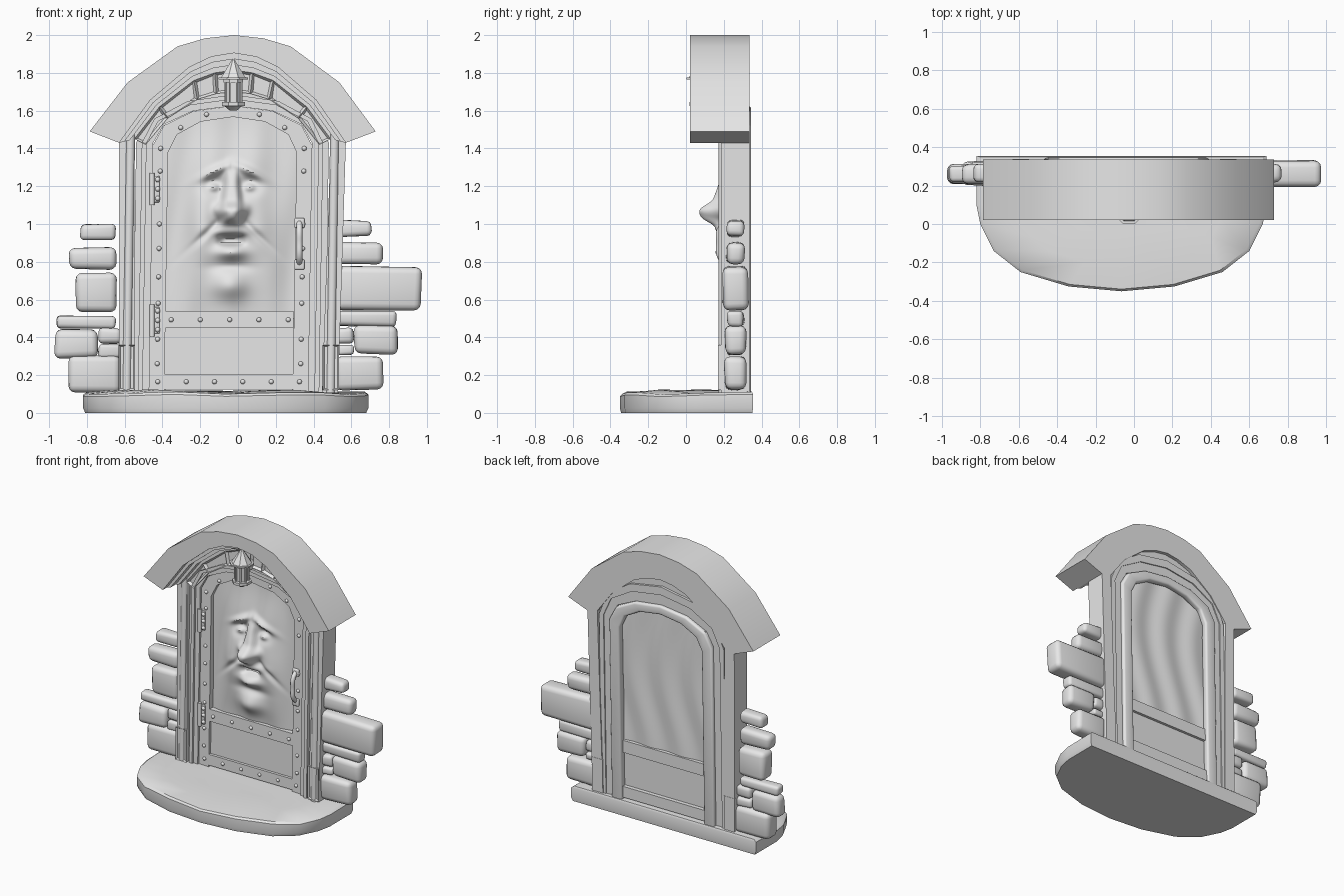
import bpy, bmesh, math, random
from mathutils import Matrix, Vector

random.seed(4)
cube = bpy.data.objects.get("Cube")
if cube:
    bpy.data.objects.remove(cube)

stone_grey = bpy.data.materials.new("plain_grey")
stone_grey.use_nodes = True
GREY = (0.8, 0.8, 0.8, 1)
stone_grey.diffuse_color = GREY
stone_grey.node_tree.nodes["Principled BSDF"].inputs["Base Color"].default_value = GREY
FOOT = 0.1
parts = []


def finish(name, bm, normals=True):
    if normals:
        bmesh.ops.recalc_face_normals(bm, faces=bm.faces)
    mesh = bpy.data.meshes.new(name)
    bm.to_mesh(mesh)
    bm.free()
    mesh.materials.append(stone_grey)
    obj = bpy.data.objects.new(name, mesh)
    bpy.context.collection.objects.link(obj)
    parts.append(obj)
    return obj


def middle(z):
    """The doorway leans very slightly to one side."""
    return -0.052 + 0.016 * z


def detail(bm, bevel, inset):
    bmesh.ops.recalc_face_normals(bm, faces=bm.faces)
    if inset:
        front = [f for f in bm.faces if f.normal.y < -0.9]
        bmesh.ops.inset_individual(bm, faces=front, thickness=inset, depth=-inset)
    if bevel:
        edges = [e for e in bm.edges if e.calc_face_angle(0) > 0.6]
        bmesh.ops.bevel(bm, geom=edges, offset=bevel, segments=3, profile=0.5, affect='EDGES')


def box(name, x, y, z, bevel=0, inset=0, jitter=0):
    bm = bmesh.new()
    size = [b - a for a, b in (x, y, z)]
    mid = [(a + b) / 2 for a, b in (x, y, z)]
    bmesh.ops.create_cube(bm, size=1, matrix=Matrix.Translation(mid) @ Matrix.Diagonal((*size, 1)))
    for v in bm.verts:
        v.co += Vector([random.uniform(-jitter, jitter) for _ in range(3)])
    detail(bm, bevel, inset)
    return finish(name, bm)


def full(half):
    left = [(middle(z) - x, z) for x, z in half]
    return left + [(middle(z) + x, z) for x, z in reversed(half[:-1])]


def ring(name, outer, inner, y0, y1, bevel=0, inset=0):
    """Mirrored band between two half outlines, from foot to crown."""
    bm = bmesh.new()
    rows = []
    for (ox, oz), (ix, iz) in zip(full(outer), full(inner)):
        corners = ((ox, y0, oz), (ix, y0, iz), (ix, y1, iz), (ox, y1, oz))
        rows.append([bm.verts.new(c) for c in corners])
    for a, b in zip(rows, rows[1:]):
        for k in range(4):
            n = (k + 1) % 4
            bm.faces.new((a[k], a[n], b[n], b[k]))
    bm.faces.new(rows[0])
    bm.faces.new(rows[-1])
    detail(bm, bevel, inset)
    return finish(name, bm)


def arch(width, spring, top):
    turns = [i * math.pi / 6 for i in range(4)]
    return [(width, FOOT)] + [(width * math.cos(a), spring + (top - spring) * math.sin(a)) for a in turns]


def lerp(p, q, t):
    return [(a + (c - a) * t, b + (d - b) * t) for (a, b), (c, d) in zip(p, q)]


# Curved roof and the stepped mouldings beneath it
roof_top = [(.757, 1.49), (.56, 1.75), (.3, 1.94), (.155, 1.983), (0, 2)]
roof_under = [(.6, 1.43), (.44, 1.655), (.235, 1.83), (.12, 1.885), (0, 1.905)]
coffer_top = [(.52, 1.45), (.39, 1.62), (.21, 1.76), (.1, 1.8), (0, 1.815)]
coffer_low = [(.46, 1.42), (.345, 1.56), (.19, 1.66), (.09, 1.69), (0, 1.7)]
ring("roof", roof_top, roof_under, .02, .335)
ring("upper_moulding", roof_under, lerp(roof_under, coffer_top, .35), .07, .33)
ring("lower_moulding", lerp(roof_under, coffer_top, .3), lerp(roof_under, coffer_top, .7), .13, .325)
ring("coffered_arch", coffer_top, coffer_low, .18, .31, inset=.018)

# Door posts, jambs and plinths
ring("door_posts", [(.58, FOOT)] + roof_under, [(.495, FOOT)] + coffer_top, .185, .335)
ring("jamb", arch(.48, 1.43, 1.71), arch(.42, 1.43, 1.625), .2, .32)
ring("jamb_bead", arch(.48, 1.43, 1.685), arch(.455, 1.43, 1.66), .185, .21)
ring("jamb_back_strip", arch(.51, 1.43, 1.76), arch(.475, 1.43, 1.7), .21, .328)
for side, label in ((-1, "right"), (1, "left")):
    def span(a, b):
        return sorted((middle(.2) + side * a, middle(.2) + side * b))
    box(label + "_plinth", span(.497, .583), (.17, .337), (.12, .36), inset=.012)
    bm = bmesh.new()
    lean = Vector((.016, 0, 1)).normalized()
    spot = Vector((middle(.78) + side * .54, .195, .78))
    turn = Vector((0, 0, 1)).rotation_difference(lean).to_matrix().to_4x4()
    bmesh.ops.create_cone(bm, cap_ends=True, segments=16, radius1=.024, radius2=.024, depth=1.4,
                          matrix=Matrix.Translation(spot) @ turn)
    finish(label + "_post_reed", bm)

# Door leaf
ring("door_border", arch(.42, 1.42, 1.625), arch(.34, 1.38, 1.567), .215, .325)
ring("door_back_moulding", arch(.42, 1.42, 1.625), arch(.335, 1.38, 1.56), .295, .345, bevel=.015)
door_x = (-.395, .295)
box("door_middle_rail", door_x, (.217, .32), (.45, .54))
box("door_bottom_rail", (-.46, .37), (.215, .33), (.125, .205))
box("door_lower_panel", door_x, (.235, .3), (.19, .46))


def bump(x, z, cx, cz, sx, sz, power=2):
    return math.exp(-abs((x - cx) / sx) ** power - abs((z - cz) / sz) ** power)


def relief(x, z):
    """Height of the carved face above the wooden panel."""
    s = abs(x)
    h = .006 * math.sin(28 * x + 2 * math.sin(3 * z))
    h += .045 * bump(x, z, 0, 1.0, .24, .42, 4)
    h += .025 * bump(s, z, .15, .98, .07, .16)
    h += .028 * bump(s, z + .45 * s, .09, 1.32, .08, .025)
    h -= .04 * bump(s, z, .095, 1.21, .055, .05)
    h += .035 * bump(s, z, .095, 1.195, .03, .022)
    slope = min(1, max(0, (1.29 - z) / .24))
    bridge = bump(x, z, 0, 1.16, .03 + .03 * slope, .15, 4)
    h += (.025 + .055 * slope) * bridge
    h += .075 * bump(x, z, 0, 1.05, .055, .055, 3)
    h += .035 * bump(s, z, .07, 1.075, .028, .035)
    h += .035 * bump(x, z, 0, .965, .1, .03)
    h -= .05 * bump(x, z, 0, .915, .065, .026, 4)
    h += .045 * bump(x, z, 0, .85, .08, .035)
    h -= .02 * bump(x, z, 0, .775, .1, .03)
    h += .04 * bump(x, z, 0, .67, .09, .065)
    h -= .018 * bump(s, z + .9 * s, .12, 1.07, .1, .025)
    return h


def panel(name, height, base, flip, nx=80, nz=120):
    bm = bmesh.new()
    grid = []
    for i in range(nx + 1):
        x = -.35 + .7 * i / nx
        top = 1.39 + .185 * math.sqrt(max(0, 1 - (x / .35) ** 2))
        column = []
        for j in range(nz + 1):
            z = .5 + (top - .5) * j / nz
            column.append(bm.verts.new((middle(z) + x, base - height(x, z), z)))
        grid.append(column)
    for a, b in zip(grid, grid[1:]):
        for j in range(nz):
            quad = (a[j], b[j], b[j + 1], a[j + 1])
            bm.faces.new(quad[::-1] if flip else quad)
    return finish(name, bm, False)


panel("carved_face_panel", relief, .25, False)
panel("door_back_panel", lambda x, z: .007 * math.sin(24 * x + 2 * math.sin(4 * z)), .3, True, 30, 30)

# Rivets
spots = [(side * .38, z) for side in (-1, 1) for z in (.26, .39, .58, .72, .87, 1.0, 1.28, 1.4)]
spots += [(-.375 + .15 * i, .165) for i in range(6)]
spots += [(-.31 + .155 * i, .493) for i in range(5)]
spots += [(side * x, z) for side in (-1, 1) for x, z in ((.275, 1.51), (.14, 1.58))]
bm = bmesh.new()
for x, z in spots:
    place = Matrix.Translation((middle(z) + x, .215, z))
    bmesh.ops.create_icosphere(bm, subdivisions=2, radius=.013, matrix=place)
finish("rivets", bm)

# Hinges
for z, label in ((1.185, "upper"), (.49, "lower")):
    box(label + "_hinge_leaf", (-.45, -.415), (.203, .22), (z - .07, z + .07), bevel=.005)
    bm = bmesh.new()
    bmesh.ops.create_cone(bm, cap_ends=True, segments=12, radius1=.014, radius2=.014, depth=.17,
                          matrix=Matrix.Translation((-.455, .203, z)))
    for dz in (-.05, 0, .05):
        bmesh.ops.create_icosphere(bm, subdivisions=2, radius=.014,
                                   matrix=Matrix.Translation((-.425, .203, z + dz)))
    finish(label + "_hinge_pin", bm)

# Handle with end plates
curve = bpy.data.curves.new("door_handle", 'CURVE')
curve.dimensions = '3D'
curve.bevel_depth = .016
curve.use_fill_caps = True
spline = curve.splines.new('BEZIER')
path = [(.215, .79), (.18, .83), (.175, .9), (.18, .97), (.215, 1.01)]
spline.bezier_points.add(len(path) - 1)
for p, (y, z) in zip(spline.bezier_points, path):
    p.co = (.325, y, z)
    p.handle_left_type = p.handle_right_type = 'AUTO'
curve.materials.append(stone_grey)
bpy.context.collection.objects.link(bpy.data.objects.new("door_handle", curve))
for z in (.785, 1.005):
    box("handle_plate", (.298, .352), (.2, .22), (z - .027, z + .027), bevel=.008)

# Lantern: stacked eight-sided tiers (bottom, top, lower radius, upper radius)
tiers = [(1.6, 1.625, .02, .05), (1.625, 1.645, .066, .066), (1.645, 1.76, .04, .04),
         (1.75, 1.765, .055, .055), (1.765, 1.775, .084, .084), (1.775, 1.87, .07, .008), (1.865, 1.895, .008, .002)]
bm = bmesh.new()
for low, high, r1, r2 in tiers:
    place = Matrix.Translation((-.025, .08, (low + high) / 2)) @ Matrix.Rotation(math.pi / 8, 4, 'Z')
    bmesh.ops.create_cone(bm, cap_ends=True, segments=8, radius1=r1, radius2=r2, depth=high - low, matrix=place)
for i in range(8):
    a = (i + .5) * math.pi / 4
    place = Matrix.Translation((-.025 + .045 * math.cos(a), .08 + .045 * math.sin(a), 1.7))
    bmesh.ops.create_cone(bm, cap_ends=True, segments=6, radius1=.007, radius2=.007, depth=.12, matrix=place)
finish("lantern", bm)
box("lantern_bracket", (-.04, -.01), (.1, .22), (1.69, 1.72))

# Rounded stones flanking the doorway: left edge, right edge, bottom, top
stones = [(-.835, -.65, .915, 1), (-.895, -.645, .76, .875), (-.86, -.645, .53, .74), (-.96, -.65, .445, .515),
          (-.97, -.74, .29, .44), (-.74, -.62, .365, .45), (-.74, -.62, .295, .36), (-.895, -.62, .105, .3),
          (.53, .705, .935, 1.02), (.52, .765, .79, .9), (.52, .97, .545, .775), (.52, .84, .46, .535),
          (.615, .845, .31, .46), (.52, .615, .37, .45), (.52, .615, .305, .36), (.52, .77, .12, .3)]
for x0, x1, z0, z1 in stones:
    tall = z1 - z0
    depth = .032 + .15 * tall
    box("side_stone", (x0, x1), (.262 - depth, .262 + depth), (z0, z1), bevel=min(.035, tall * .3), jitter=.006)

# Worn half-round doorstep
edge = [(.755, .355), (.755, .1), (.735, 0), (.665, -.14), (.525, -.25), (.275, -.325), (0, -.35)]
outline = [(-.065 - x, y) for x, y in edge] + [(-.065 + x, y) for x, y in reversed(edge[:-1])]
bm = bmesh.new()
loops = []
for scale, z, wave in ((.985, 0, 0), (1, .025, 0), (1, .092, .006), (.975, .105, .007), (.7, .115, .008), (.35, .115, .006)):
    loop = []
    for x, y in outline:
        px, py = -.065 + (x + .065) * scale, .1 + (y - .1) * scale
        loop.append(bm.verts.new((px, py, z + wave * math.sin(9 * px + 5 * py))))
    loops.append(loop)
for a, b in zip(loops, loops[1:]):
    for k in range(len(a)):
        n = (k + 1) % len(a)
        bm.faces.new((a[k], a[n], b[n], b[k]))
bm.faces.new(loops[0])
bm.faces.new(loops[-1])
finish("doorstep", bm)

# Smooth shading with sharp edges kept
bpy.ops.object.select_all(action='DESELECT')
for obj in parts:
    obj.select_set(True)
bpy.context.view_layer.objects.active = parts[0]
bpy.ops.object.shade_smooth_by_angle(angle=math.radians(35))
